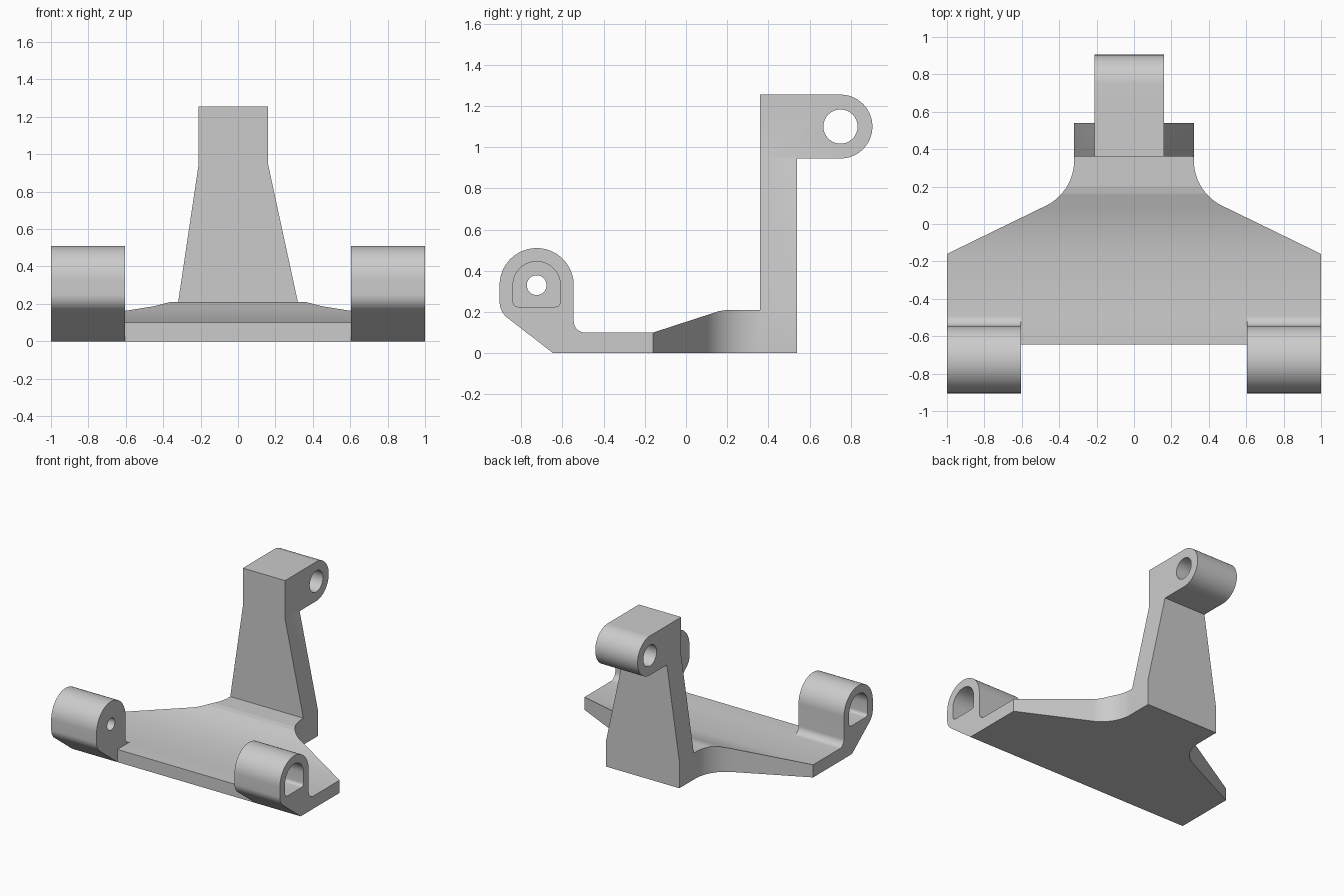
import bpy
import bmesh
from math import cos, sin, radians

if "Cube" in bpy.data.objects:
    bpy.data.objects.remove(bpy.data.objects["Cube"], do_unlink=True)

grey = bpy.data.materials.new("light grey")
grey.use_nodes = True
colour = (0.6, 0.6, 0.6, 1)
grey.diffuse_color = colour
grey.node_tree.nodes["Principled BSDF"].inputs["Base Color"].default_value = colour


def arc(cx, cy, r, start, end, steps=24):
    """Points on a circular arc, angles in degrees."""
    angles = [radians(start + (end - start) * i / steps) for i in range(steps + 1)]
    return [(cx + r * cos(a), cy + r * sin(a)) for a in angles]


def prism(name, outline, axis, low, high):
    """Extrude a flat outline along one axis."""
    place = {"x": lambda p, d: (d, p[0], p[1]),
             "y": lambda p, d: (p[0], d, p[1]),
             "z": lambda p, d: (p[0], p[1], d)}[axis]
    bm = bmesh.new()
    face = bm.faces.new([bm.verts.new(place(p, low)) for p in outline])
    moved = bmesh.ops.extrude_face_region(bm, geom=[face])["geom"]
    verts = [v for v in moved if isinstance(v, bmesh.types.BMVert)]
    bmesh.ops.translate(bm, verts=verts, vec=place((0, 0), high - low))
    bmesh.ops.recalc_face_normals(bm, faces=bm.faces)
    mesh = bpy.data.meshes.new(name)
    bm.to_mesh(mesh)
    bm.free()
    mesh.materials.append(grey)
    obj = bpy.data.objects.new(name, mesh)
    bpy.context.collection.objects.link(obj)
    return obj


def combine(target, tool, operation):
    """Apply a boolean and discard the tool solid."""
    mod = target.modifiers.new("combine", "BOOLEAN")
    mod.operation, mod.object, mod.solver = operation, tool, "EXACT"
    bpy.context.view_layer.objects.active = target
    bpy.ops.object.modifier_apply(modifier=mod.name)
    bpy.data.objects.remove(tool, do_unlink=True)


# Base plate: flared plan cut to a ramped side profile
half = [(1, -0.645), (1, -0.16)] + arc(0.59, 0.34, 0.27, 244, 180) + [(0.32, 0.54)]
plan = half + [(-x, y) for x, y in reversed(half)]
ramp = [(-0.8, 0), (0.7, 0), (0.7, 0.21), (0.2, 0.21), (0.16, 0.204),
        (-0.16, 0.10), (-0.8, 0.10)]
bracket = prism("bracket", plan, "z", -0.1, 0.5)
combine(bracket, prism("ramp", ramp, "x", -1.2, 1.2), "INTERSECT")

# Upright post with its rear eye: tapered front shape cut to a hooked side shape
front = [(-0.32, -0.1), (0.32, -0.1), (0.32, 0.21), (0.16, 0.95), (0.16, 1.4),
         (-0.21, 1.4), (-0.21, 0.95), (-0.32, 0.21)]
hook = [(0.36, 0), (0.54, 0), (0.54, 0.945)] + arc(0.75, 1.1, 0.155, -90, 90, 36) + [(0.36, 1.255)]
post = prism("post", front, "y", 0, 1.2)
combine(post, prism("hook", hook, "x", -0.6, 0.6), "INTERSECT")
combine(bracket, post, "UNION")
combine(bracket, prism("post_hole", arc(0.75, 1.1, 0.083, 0, 352.5, 47), "x", -0.6, 0.6), "DIFFERENCE")

# Front lugs: rounded body, small through hole and a deep arched pocket outside
LUG_Y, LUG_Z = -0.725, 0.33
lug = ([(-0.645, 0)] + arc(-0.805, 0.25, 0.1, 231, 180, 10)
       + arc(LUG_Y, LUG_Z, 0.18, 180, 0, 40)
       + arc(-0.49, 0.155, 0.055, 180, 270, 10) + [(-0.49, 0)])
bore = arc(LUG_Y, LUG_Z, 0.048, 0, 350, 35)
pocket = (arc(LUG_Y, LUG_Z, 0.115, 0, 180, 30)
          + arc(LUG_Y - 0.09, 0.25, 0.025, 180, 270, 6)
          + arc(LUG_Y + 0.09, 0.25, 0.025, 270, 360, 6))
for side in (-1, 1):
    def span(a, b):
        return sorted((side * a, side * b))
    combine(bracket, prism("lug", lug, "x", *span(0.603, 1)), "UNION")
    combine(bracket, prism("pocket", pocket, "x", *span(0.7, 1.2)), "DIFFERENCE")
    combine(bracket, prism("bore", bore, "x", *span(0.5, 0.8)), "DIFFERENCE")

# Smooth the curved walls and keep the edges crisp
bpy.ops.object.select_all(action="DESELECT")
bracket.select_set(True)
bpy.context.view_layer.objects.active = bracket
bpy.ops.object.shade_smooth_by_angle(angle=radians(30))
